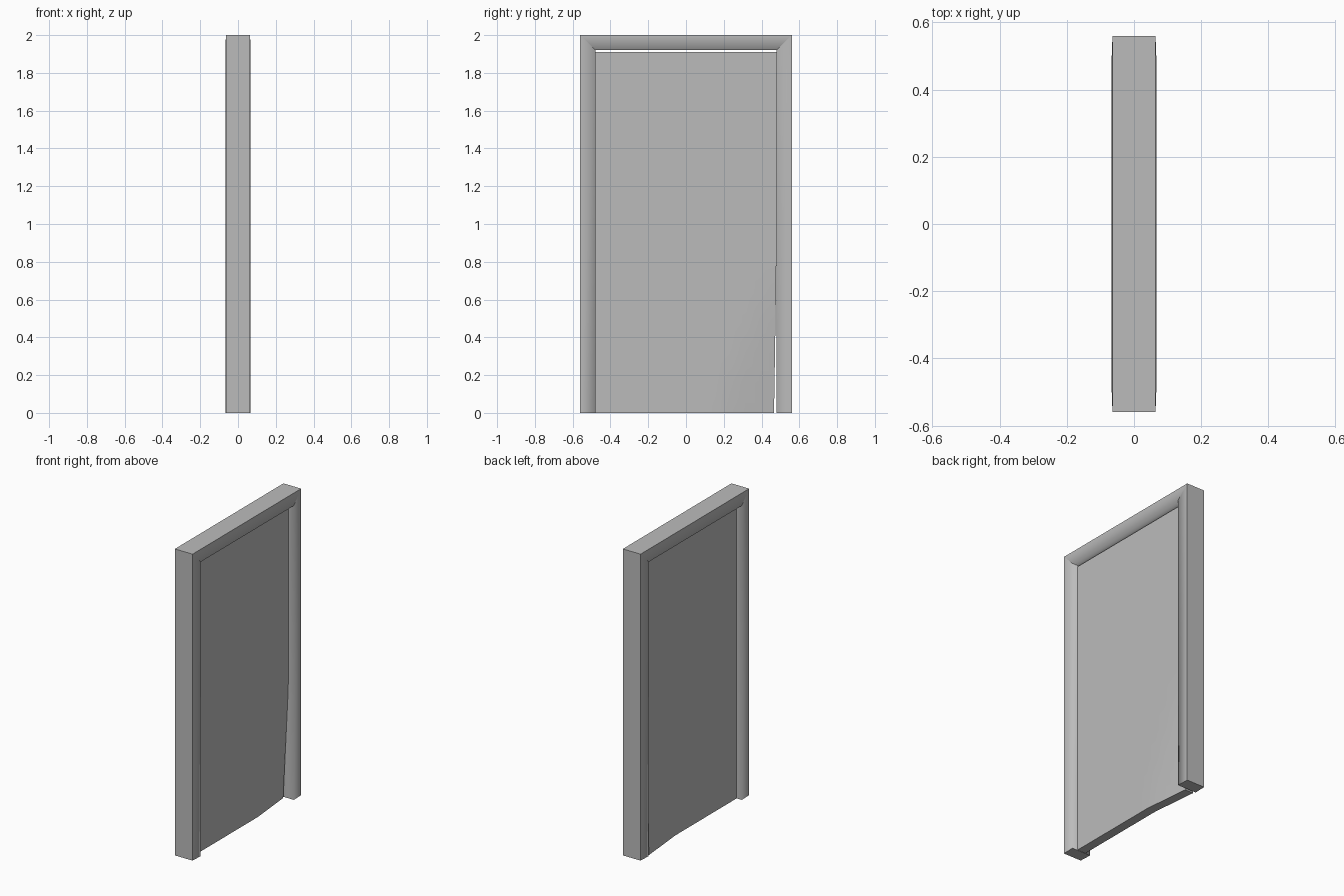
import bpy, bmesh

cube = bpy.data.objects.get("Cube")
if cube:
    bpy.data.objects.remove(cube, do_unlink=True)

grey = bpy.data.materials.new("plain_grey")
grey.use_nodes = True
colour = (0.5, 0.5, 0.5, 1)
grey.diffuse_color = colour
grey.node_tree.nodes["Principled BSDF"].inputs["Base Color"].default_value = colour


def finish(bm, name):
    bmesh.ops.recalc_face_normals(bm, faces=bm.faces)
    mesh = bpy.data.meshes.new(name)
    bm.to_mesh(mesh)
    bm.free()
    mesh.materials.append(grey)
    obj = bpy.data.objects.new(name, mesh)
    bpy.context.collection.objects.link(obj)
    return obj


# Door frame: a four-cornered section swept along an upside-down U
outer = [(-0.56, 0), (-0.56, 2), (0.56, 2), (0.56, 0)]
inner = [(-0.48, 0), (-0.48, 1.92), (0.48, 1.92), (0.48, 0)]
bm = bmesh.new()
rings = []
for (oy, oz), (iy, iz) in zip(outer, inner):
    section = [(-0.064, oy, oz), (0.064, oy, oz), (0.067, iy, iz), (-0.067, iy, iz)]
    rings.append([bm.verts.new(p) for p in section])
for a, b in zip(rings, rings[1:]):
    for i in range(4):
        j = (i + 1) % 4
        bm.faces.new((a[i], a[j], b[j], b[i]))
bm.faces.new(rings[0])
bm.faces.new(rings[-1])

# Soft shading over the inner rim, crisp edges everywhere else
rim = {v for ring in rings for v in ring[2:]}
for f in bm.faces:
    f.smooth = True
for e in bm.edges:
    along_rim = all(v in rim for v in e.verts) and e.verts[0].co.x * e.verts[1].co.x > 0
    e.smooth = along_rim
finish(bm, "door_frame")

# Door leaf: a divided slab with its lower corner bent backwards
bm = bmesh.new()
bmesh.ops.create_cube(bm, size=1)
for v in bm.verts:
    v.co = (v.co.x * 0.06, v.co.y * 0.956, (v.co.z + 0.5) * 1.91)
for axis in (1, 2):
    edges = [e for e in bm.edges
             if abs(e.verts[0].co[axis] - e.verts[1].co[axis]) > 0.5]
    bmesh.ops.subdivide_edges(bm, edges=edges, cuts=11, use_grid_fill=True)
for v in bm.verts:
    bend = max(0, 1 - (0.478 - v.co.y) / 0.32 - v.co.z / 0.75)
    v.co.x -= 0.03 * bend
    v.co.y -= 0.012 * bend
leaf = finish(bm, "door_leaf")
bpy.context.view_layer.objects.active = leaf
leaf.select_set(True)
bpy.ops.object.shade_smooth_by_angle()
